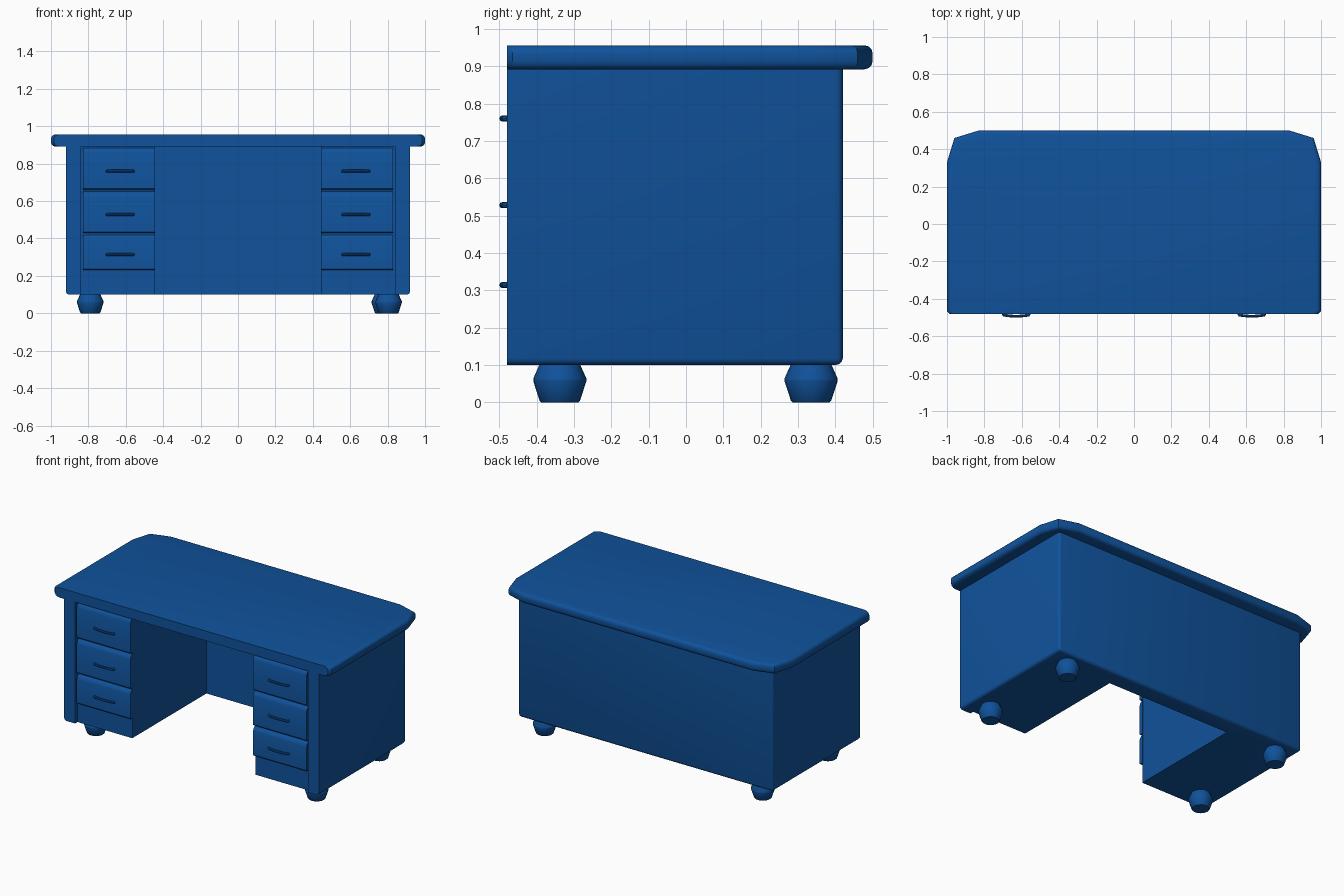
import bpy, bmesh, math

if "Cube" in bpy.data.objects:
    bpy.data.objects.remove(bpy.data.objects["Cube"])

blue = bpy.data.materials.new("blue_paint")
blue.diffuse_color = (0.005, 0.085, 0.33, 1)
blue.use_nodes = True
blue.node_tree.nodes["Principled BSDF"].inputs["Base Color"].default_value = blue.diffuse_color


def finish(name, bm):
    bmesh.ops.recalc_face_normals(bm, faces=bm.faces)
    me = bpy.data.meshes.new(name)
    bm.to_mesh(me)
    bm.free()
    ob = bpy.data.objects.new(name, me)
    bpy.context.collection.objects.link(ob)
    me.materials.append(blue)
    bpy.ops.object.select_all(action='DESELECT')
    ob.select_set(True)
    bpy.context.view_layer.objects.active = ob
    bpy.ops.object.shade_smooth_by_angle(angle=math.radians(32))
    return ob


def prism(pts, z0, z1):
    """Extrude a plan outline from z0 to z1."""
    bm = bmesh.new()
    face = bm.faces.new([bm.verts.new((x, y, z0)) for x, y in pts])
    ret = bmesh.ops.extrude_face_region(bm, geom=[face])
    for v in ret['geom']:
        if isinstance(v, bmesh.types.BMVert):
            v.co.z = z1
    return bm


def mirrored(half):
    return half + [(-x, y) for x, y in reversed(half)]


def bevel(bm, test, width, segments):
    edges = [e for e in bm.edges if test(e.verts[0].co, e.verts[1].co)]
    bmesh.ops.bevel(bm, geom=edges, offset=width, segments=segments,
                    profile=0.5, affect='EDGES', clamp_overlap=True)


# Desktop: clipped back corners, rounded rim except along the front
bm = prism(mirrored([(0.985, -0.48), (1.0, -0.465), (1.0, 0.33),
                     (0.96, 0.46), (0.83, 0.5)]), 0.892, 0.956)
bevel(bm, lambda a, b: abs(a.z - b.z) < 1e-4 and max(a.y, b.y) > -0.47, 0.022, 3)
finish("desktop", bm)

# Body: U-shaped plan with both pedestals, front stiles and back panel
bm = prism(mirrored([(0.445, 0.31), (0.445, -0.455), (0.84, -0.455),
                     (0.84, -0.48), (0.92, -0.48), (0.92, 0.42)]), 0.1, 0.892)


def outer(a, b):
    on_side = abs(a.x) > 0.91 and abs(b.x) > 0.91
    on_back = a.y > 0.41 and b.y > 0.41
    low = a.z < 0.11 and b.z < 0.11
    upright = abs(a.z - b.z) > 0.1
    return (low and (on_side or on_back)) or (upright and on_side and on_back)


bevel(bm, outer, 0.018, 3)
finish("desk_body", bm)

drawers = [(0.66, 0.885, 0.76), (0.43, 0.65, 0.528), (0.232, 0.42, 0.314)]
for side, sx in (("left", -1), ("right", 1)):
    for i, (z0, z1, zh) in enumerate(drawers, 1):
        # Drawer front with a sloping top edge
        prof = [(-0.45, z0), (-0.473, z0), (-0.478, z0 + 0.006),
                (-0.478, z1 - 0.028), (-0.472, z1 - 0.012), (-0.458, z1), (-0.45, z1)]
        bm = bmesh.new()
        a = [bm.verts.new((sx * 0.443, y, z)) for y, z in prof]
        b = [bm.verts.new((sx * 0.83, y, z)) for y, z in prof]
        bm.faces.new(a)
        bm.faces.new(b)
        for k in range(len(prof)):
            j = (k + 1) % len(prof)
            bm.faces.new((a[k], a[j], b[j], b[k]))
        finish(f"{side}_drawer_{i}", bm)

        # Bowed bar handle
        path = [(-0.072, -0.474), (-0.066, -0.486), (-0.045, -0.491),
                (0, -0.493), (0.045, -0.491), (0.066, -0.486), (0.072, -0.474)]
        bm = bmesh.new()
        rings = []
        for px, py in path:
            ring = []
            for k in range(8):
                t = k * math.tau / 8
                ring.append(bm.verts.new((sx * 0.63 + px * (1 + 0.08 * math.cos(t)),
                                          py - 0.007 * math.cos(t),
                                          zh + 0.008 * math.sin(t))))
            rings.append(ring)
        for r, s in zip(rings, rings[1:]):
            for k in range(8):
                bm.faces.new((r[k], r[k - 1], s[k - 1], s[k]))
        bm.faces.new(rings[0])
        bm.faces.new(rings[-1])
        finish(f"{side}_handle_{i}", bm)

# Turned bun feet
feet = {"front_left_foot": (-0.79, -0.338), "back_left_foot": (-0.79, 0.335),
        "front_right_foot": (0.805, -0.338), "back_right_foot": (0.785, 0.335)}
foot_prof = [(0.05, 0), (0.054, 0.004), (0.071, 0.056), (0.071, 0.064), (0.054, 0.102)]
for name, (cx, cy) in feet.items():
    bm = bmesh.new()
    rings = [[bm.verts.new((cx + r * math.cos(k * math.tau / 20),
                            cy + r * math.sin(k * math.tau / 20), z))
              for k in range(20)] for r, z in foot_prof]
    for r, s in zip(rings, rings[1:]):
        for k in range(20):
            bm.faces.new((r[k], r[k - 1], s[k - 1], s[k]))
    bm.faces.new(rings[0])
    bm.faces.new(rings[-1])
    finish(name, bm)
